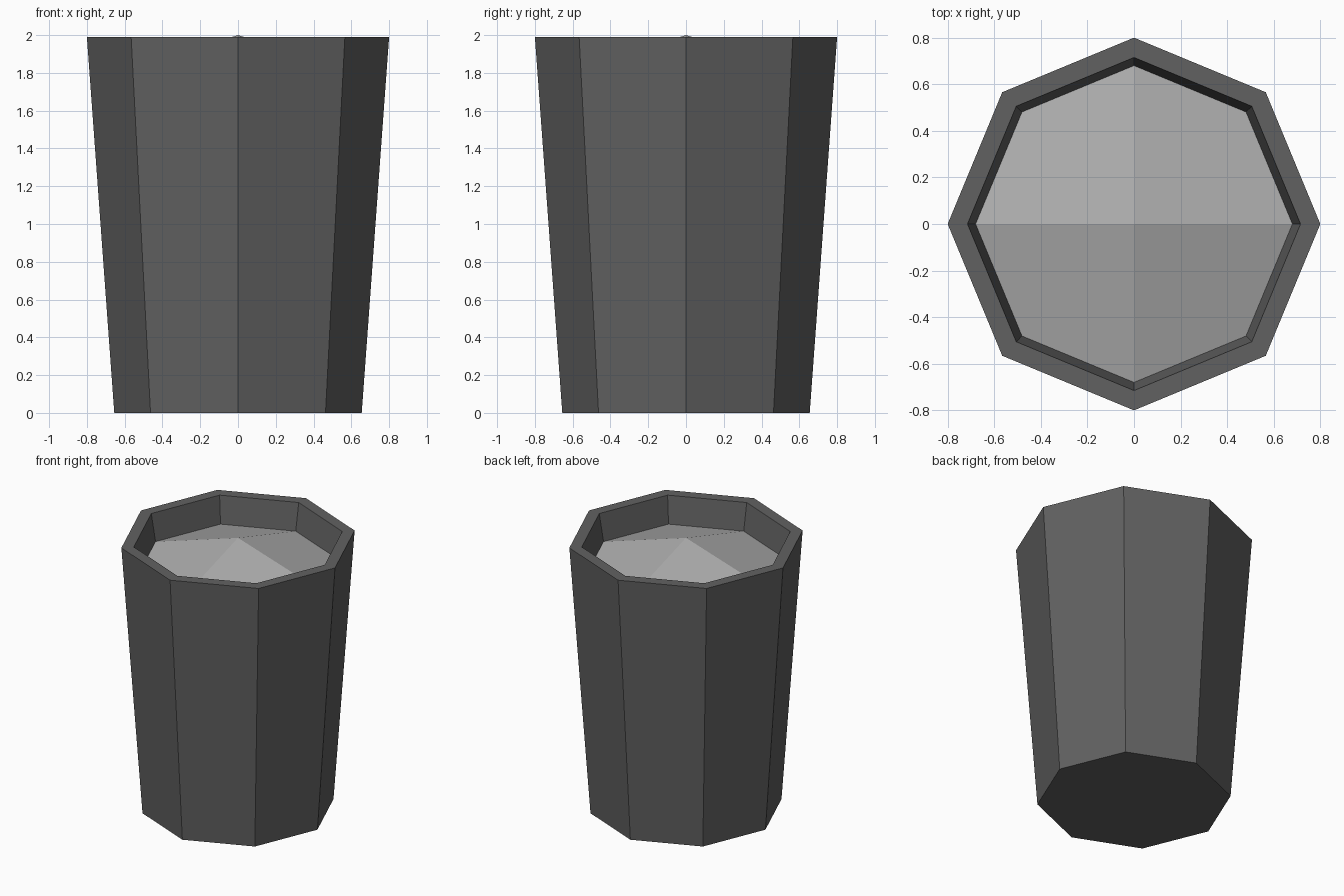
import bpy, bmesh, math

if "Cube" in bpy.data.objects:
    bpy.data.objects.remove(bpy.data.objects["Cube"])

SIDES = 8


def material(name, value):
    m = bpy.data.materials.new(name)
    m.diffuse_color = (value, value, value, 1)
    m.use_nodes = True
    m.node_tree.nodes["Principled BSDF"].inputs["Base Color"].default_value = m.diffuse_color
    return m


def ring(bm, radius, z):
    return [bm.verts.new((radius * math.cos(2 * math.pi * i / SIDES),
                          radius * math.sin(2 * math.pi * i / SIDES), z))
            for i in range(SIDES)]


def finish(bm, name, mat):
    mesh = bpy.data.meshes.new(name)
    bm.to_mesh(mesh)
    bm.free()
    mesh.materials.append(mat)
    obj = bpy.data.objects.new(name, mesh)
    bpy.context.collection.objects.link(obj)
    return obj


dark = material("dark grey", 0.12)
light = material("light grey", 0.42)

# Tapered eight-sided cup: base, outer wall, rim, inner wall
bm = bmesh.new()
profile = [(0.655, 0.0), (0.80, 1.99), (0.715, 1.99), (0.68, 1.79)]
rings = [ring(bm, r, z) for r, z in profile]
bm.faces.new(rings[0][::-1])
for a, b in zip(rings, rings[1:]):
    for i in range(SIDES):
        j = (i + 1) % SIDES
        bm.faces.new((a[i], a[j], b[j], b[i]))
finish(bm, "cup", dark)

# Heaped filling: four panels rising to a central peak
bm = bmesh.new()
edge = ring(bm, 0.68, 1.79)
peak = bm.verts.new((0, 0, 2.0))
for i in range(0, SIDES, 2):
    bm.faces.new((peak, edge[i], edge[i + 1], edge[(i + 2) % SIDES]))
finish(bm, "filling", light)
